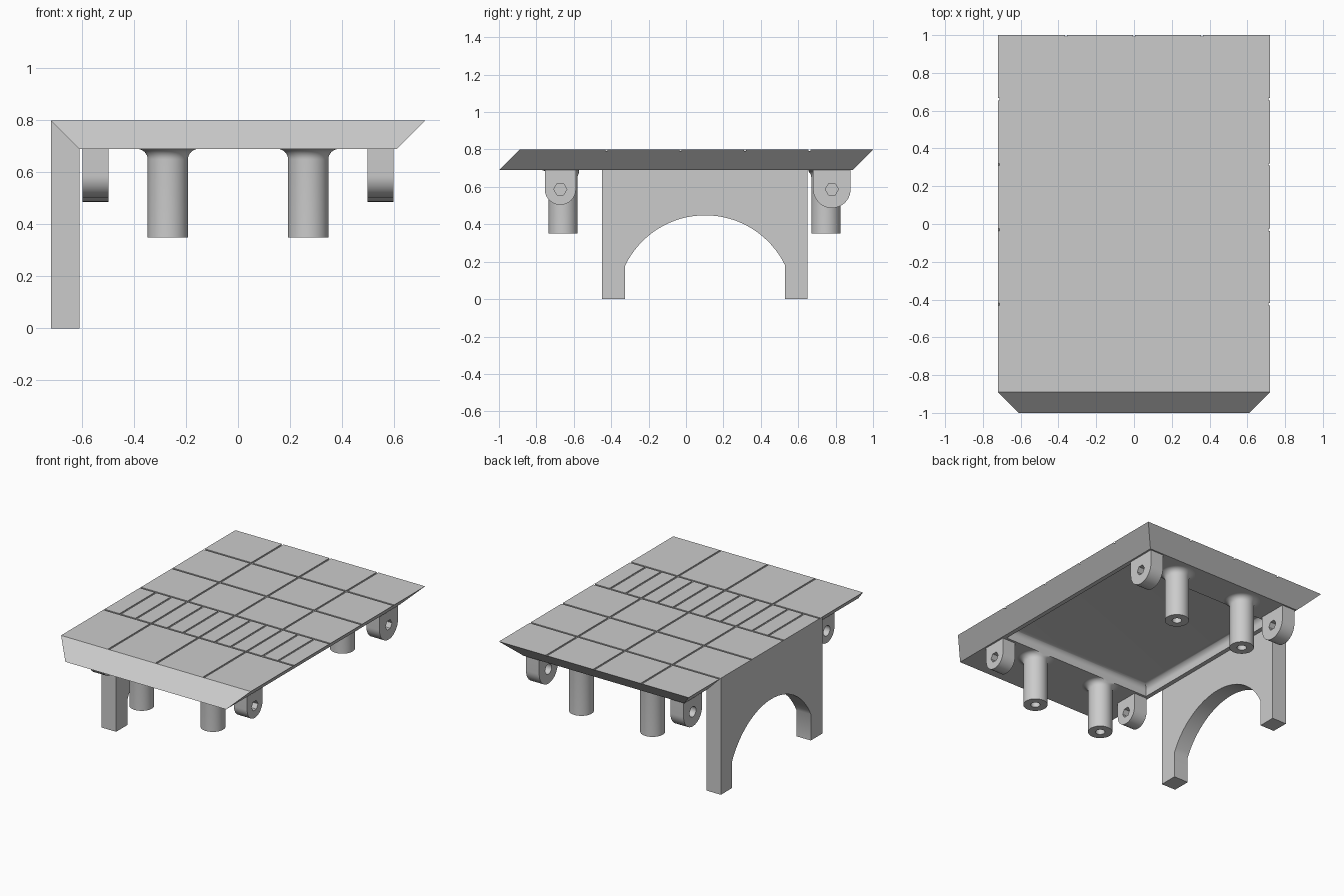
import bpy, bmesh, math
from mathutils import Matrix

cube = bpy.data.objects.get("Cube")
if cube:
    bpy.data.objects.remove(cube, do_unlink=True)

grey = bpy.data.materials.new("plain_grey")
grey.use_nodes = True
COLOUR = (0.6, 0.6, 0.6, 1)
grey.diffuse_color = COLOUR
grey.node_tree.nodes["Principled BSDF"].inputs["Base Color"].default_value = COLOUR

TOP, UNDER, EDGE = 0.8, 0.69, 0.11
HALF_X, FRONT, BACK = 0.72, -0.89, 1.0
POCKET_X, POCKET_FRONT, POCKET_BACK = 0.58, -0.572, 0.655


def finish(name, bm):
    bmesh.ops.recalc_face_normals(bm, faces=bm.faces)
    mesh = bpy.data.meshes.new(name)
    bm.to_mesh(mesh)
    bm.free()
    mesh.materials.append(grey)
    obj = bpy.data.objects.new(name, mesh)
    bpy.context.collection.objects.link(obj)
    return obj


def activate(obj):
    bpy.ops.object.select_all(action='DESELECT')
    obj.select_set(True)
    bpy.context.view_layer.objects.active = obj


def smooth(obj):
    activate(obj)
    bpy.ops.object.shade_smooth_by_angle(angle=math.radians(35))


def cut(obj, cutter):
    """Subtract the cutter, then discard it."""
    cutter.hide_render = True
    mod = obj.modifiers.new("cut", 'BOOLEAN')
    mod.operation, mod.solver, mod.object = 'DIFFERENCE', 'EXACT', cutter
    activate(obj)
    bpy.ops.object.modifier_apply(modifier=mod.name)
    bpy.data.objects.remove(cutter, do_unlink=True)


def loft(name, rings):
    """Closed solid through stacked rectangles (x0, x1, y0, y1, z)."""
    bm = bmesh.new()
    loops = [[bm.verts.new(p) for p in ((a, c, z), (b, c, z), (b, d, z), (a, d, z))]
             for a, b, c, d, z in rings]
    for low, high in zip(loops, loops[1:]):
        for i in range(4):
            j = (i + 1) % 4
            bm.faces.new((low[i], low[j], high[j], high[i]))
    bm.faces.new(loops[0][::-1])
    bm.faces.new(loops[-1])
    return finish(name, bm)


def boxes(name, bounds):
    bm = bmesh.new()
    for a, b, c, d, e, f in bounds:
        size = Matrix.Diagonal((b - a, d - c, f - e, 1))
        centre = Matrix.Translation(((a + b) / 2, (c + d) / 2, (e + f) / 2))
        bmesh.ops.create_cube(bm, size=1, matrix=centre @ size)
    return finish(name, bm)


def extrude_x(name, profile, x0, x1):
    """Solid from a (y, z) outline."""
    bm = bmesh.new()
    face = bm.faces.new([bm.verts.new((x0, y, z)) for y, z in profile])
    moved = bmesh.ops.extrude_face_region(bm, geom=[face])["geom"]
    for v in moved:
        if isinstance(v, bmesh.types.BMVert):
            v.co.x = x1
    return finish(name, bm)


def arc(cy, cz, r, start, end, n):
    angles = [math.radians(start + (end - start) * i / n) for i in range(n + 1)]
    return [(cy + r * math.cos(t), cz + r * math.sin(t)) for t in angles]


# Deck with mitred edges
deck = loft("deck", [
    (EDGE - HALF_X, HALF_X - EDGE, FRONT - EDGE, BACK - EDGE, UNDER),
    (-HALF_X, HALF_X, FRONT, BACK, TOP)])

# Underside pocket with a rounded ceiling edge
R, CEILING = 0.04, 0.765
rings = [(-POCKET_X, POCKET_X, POCKET_FRONT, POCKET_BACK, 0.6)]
for i in range(9):
    t = math.pi / 2 * i / 8
    inset = R * (1 - math.cos(t))
    rings.append((inset - POCKET_X, POCKET_X - inset, POCKET_FRONT + inset,
                  POCKET_BACK - inset, CEILING - R + R * math.sin(t)))
cut(deck, loft("pocket_cutter", rings))

# Tile grooves: rows, columns, then the narrow slats
G = 0.006
rows = (-0.425, -0.03, 0.315, 0.66)
cut(deck, boxes("row_cutter", [(-1, 1, y - G, y + G, 0.793, 0.9) for y in rows]))
cut(deck, boxes("column_cutter",
                [(x - G, x + G, -0.886, 2, 0.7934, 0.91) for x in (-0.36, 0, 0.36)]))
slats = [s * x for s in (-1, 1) for x in (0.12, 0.24, 0.48, 0.6)]
cut(deck, boxes("slat_cutter",
                [(x - G, x + G, rows[0], rows[1], 0.7938, 0.92) for x in slats]))
smooth(deck)

# Arched side panel, mitred into the deck
Y0, Y1 = -0.45, 0.65
half, spring, crown, mid = 0.4275, 0.18, 0.448, 0.1025
rise = crown - spring
radius = (half ** 2 + rise ** 2) / (2 * rise)
lean = math.degrees(math.asin(half / radius))
arch = arc(mid, crown - radius, radius, 90 - lean, 90 + lean, 32)
outline = [(Y0, 0), (Y0, TOP), (Y1, TOP), (Y1, 0), (mid + half, 0)]
panel = extrude_x("side_panel", outline + arch + [(mid - half, 0)], -HALF_X, EDGE - HALF_X)
for v in panel.data.vertices:
    if v.co.x > -0.65 and v.co.z > UNDER:
        v.co.z = UNDER
smooth(panel)


# Hinge lugs with a blind socket on each face
def lug(name, x, y, r):
    z, w = 0.587, 0.05
    shape = [(y + r, UNDER), (y - r, UNDER)] + arc(y, z, r, 180, 360, 24)
    obj = extrude_x(name, shape, x - w, x + w)
    for side, sides in ((-1, 24), (1, 6)):
        bore = arc(y, z, 0.035, 0, 360, sides)[:-1]
        cut(obj, extrude_x("socket_cutter", bore, x + side * 0.006, x + side * 0.1))
    smooth(obj)


# Round posts with flared roots and a hole in the end
def post(name, x, y):
    r, bore, foot, flare, n = 0.0775, 0.03, 0.35, 0.04, 40
    profile = [(0, foot + 0.2), (bore, foot + 0.2), (bore, foot), (r, foot)]
    for i in range(9):
        t = math.pi / 2 * i / 8
        profile.append((r + flare * (1 - math.cos(t)), UNDER - flare + flare * math.sin(t)))
    bm = bmesh.new()
    chain = [bm.verts.new((d, 0, z)) for d, z in profile]
    links = [bm.edges.new(pair) for pair in zip(chain, chain[1:])]
    bmesh.ops.spin(bm, geom=chain + links, axis=(0, 0, 1), cent=(0, 0, 0),
                   angle=2 * math.pi, steps=n)
    bmesh.ops.remove_doubles(bm, verts=bm.verts, dist=0.0001)
    bmesh.ops.holes_fill(bm, edges=[e for e in bm.edges if e.is_boundary], sides=0)
    for v in bm.verts:
        v.co.x += x
        v.co.y += y
        # The flare stops at the pocket rim
        v.co.y = min(v.co.y, POCKET_FRONT) if y < 0 else max(v.co.y, POCKET_BACK)
    smooth(finish(name, bm))


for s, side in ((-1, "right"), (1, "left")):
    lug("front_lug_" + side, s * 0.548, -0.672, 0.083)
    lug("back_lug_" + side, s * 0.548, 0.78, 0.1)
    post("front_post_" + side, s * 0.27, -0.6575)
    post("back_post_" + side, s * 0.27, 0.7475)
